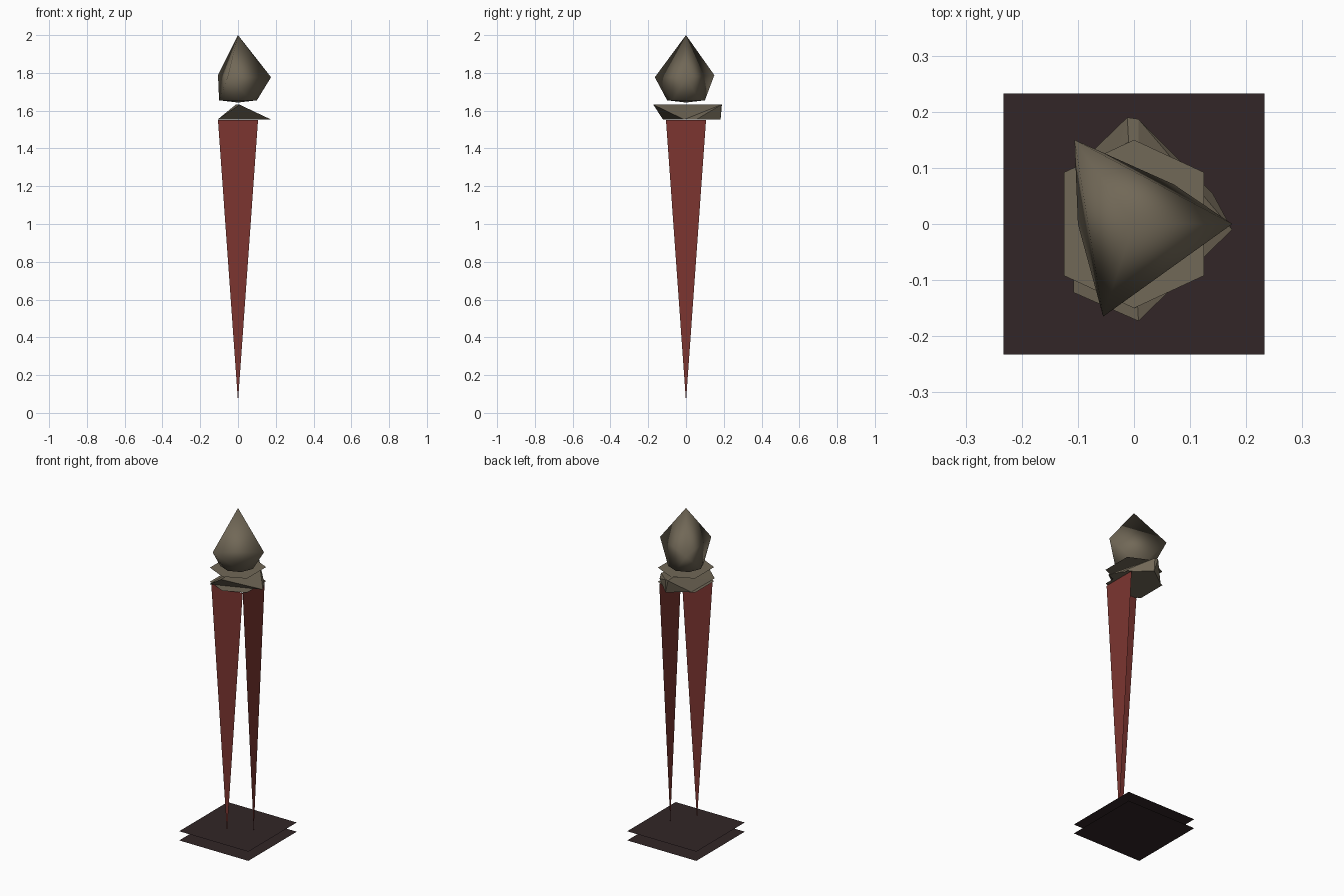
import bpy, bmesh
from math import sin, cos, tau

cube = bpy.data.objects.get("Cube")
if cube:
    bpy.data.objects.remove(cube)


def material(name, rgb):
    m = bpy.data.materials.new(name)
    m.use_nodes = True
    m.diffuse_color = (*rgb, 1)
    m.node_tree.nodes["Principled BSDF"].inputs["Base Color"].default_value = (*rgb, 1)
    return m


stone = material("dull_bronze", (0.165, 0.138, 0.095))
red = material("dark_red", (0.2, 0.036, 0.03))
dark = material("dark_brown", (0.032, 0.019, 0.02))


def finish(name, bm, mat, smooth=False):
    me = bpy.data.meshes.new(name)
    bm.to_mesh(me)
    bm.free()
    me.materials.append(mat)
    for p in me.polygons:
        p.use_smooth = smooth
    ob = bpy.data.objects.new(name, me)
    bpy.context.scene.collection.objects.link(ob)
    return ob


def sheet(name, points, mat):
    bm = bmesh.new()
    bm.faces.new([bm.verts.new(p) for p in points])
    return finish(name, bm, mat)


def hull(name, points, mat, smooth=False):
    bm = bmesh.new()
    verts = [bm.verts.new(p) for p in points]
    out = bmesh.ops.convex_hull(bm, input=verts)
    loose = [v for v in bm.verts if not v.link_faces]
    bmesh.ops.delete(bm, geom=loose, context="VERTS")
    bmesh.ops.recalc_face_normals(bm, faces=bm.faces)
    return finish(name, bm, mat, smooth)


# Two thin square base sheets
S = 0.233
for name, z in (("lower_base", 0), ("upper_base", 0.056)):
    sheet(name, [(-S, -S, z), (S, -S, z), (S, S, z), (-S, S, z)], dark)

# Two tapering pennant panels, front and side
D, TOP, TIP = 0.106, 1.55, 0.06
sheet("front_panel", [(0, -D, TIP), (D, -D, TOP), (-D, -D, TOP)], red)
sheet("side_panel", [(D, 0, TIP), (D, D, TOP), (D, -D, TOP)], red)

# Six-sided collar sheets
hexagon = [(0.125, -0.092), (0.125, 0.092), (0, 0.15),
           (-0.125, 0.092), (-0.125, -0.092), (0, -0.15)]
for name, z in (("lower_collar", 1.552), ("upper_collar", 1.638)):
    sheet(name, [(x, y, z) for x, y in hexagon], stone)

# Wedge between the collars: ridge along y, spreading base
ridge = [(0.008, -0.173, 1.632), (0.008, 0.187, 1.632), (-0.012, 0.19, 1.632)]
foot = [(0.175, -0.01), (0.14, 0.055), (0.01, 0.183),
        (-0.105, 0.1), (-0.108, -0.122)]
hull("wedge", ridge + [(x, y, 1.553) for x, y in foot], stone)

# Pointed finial: three-cornered shoulder over a round foot
ring = [(0.1 * cos(tau * i / 8), 0.1 * sin(tau * i / 8), 1.655) for i in range(8)]
shoulder = [(0.175, 0, 1.777), (-0.106, 0.15, 1.788), (-0.055, -0.165, 1.777)]
hull("finial", [(0, 0, 2), (0, 0, 1.643)] + shoulder + ring, stone, smooth=True)
